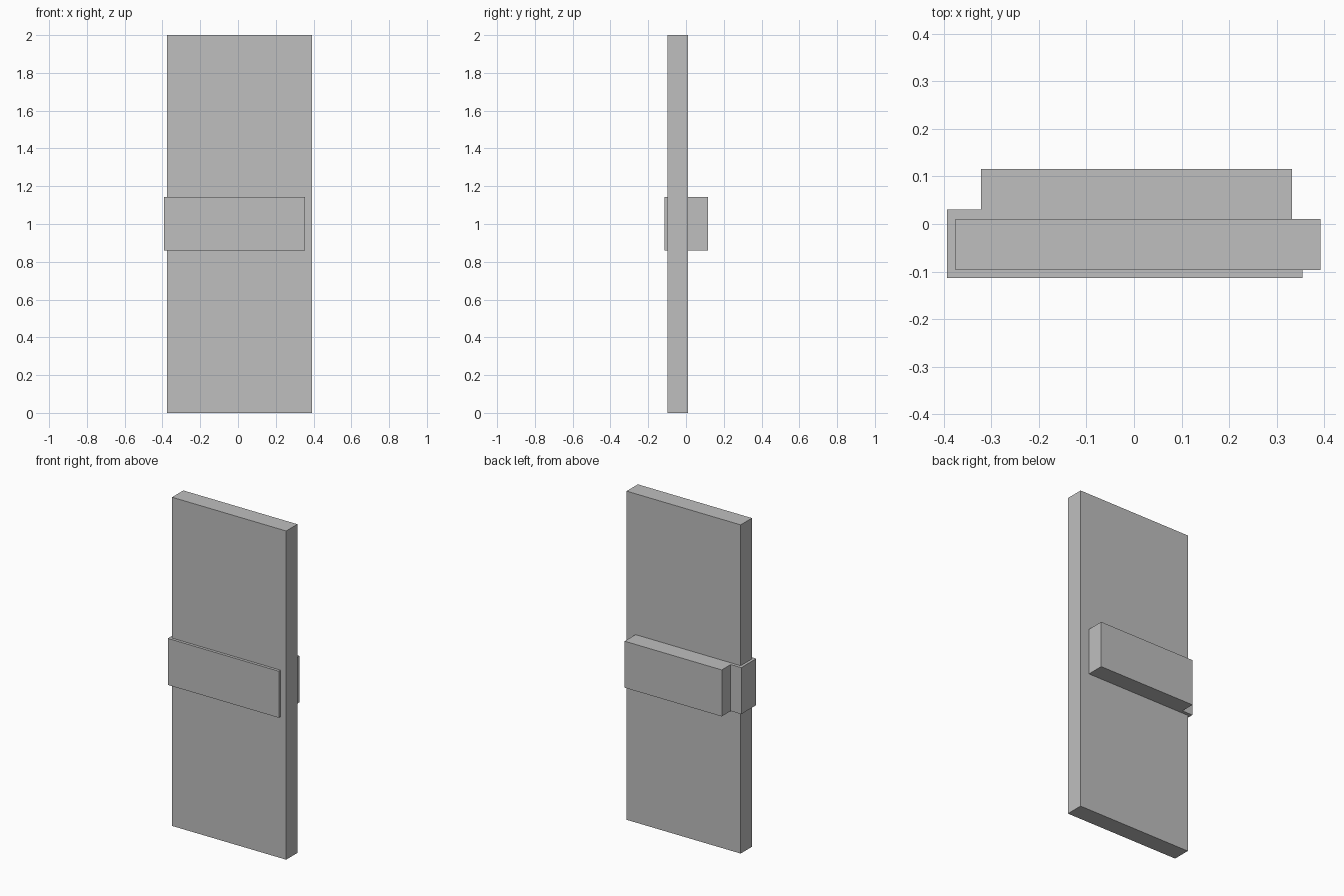
import bpy
import bmesh

cube = bpy.data.objects.get("Cube")
if cube:
    bpy.data.objects.remove(cube, do_unlink=True)

grey = bpy.data.materials.new("plain grey")
grey.use_nodes = True
grey.diffuse_color = (0.52, 0.52, 0.52, 1)
grey.node_tree.nodes["Principled BSDF"].inputs["Base Color"].default_value = grey.diffuse_color


def prism(name, outline, bottom, top):
    """Extrude a plan outline, listed counter-clockwise, from bottom to top."""
    bm = bmesh.new()
    base = bm.faces.new([bm.verts.new((x, y, bottom)) for x, y in outline])
    raised = bmesh.ops.extrude_face_region(bm, geom=[base], use_keep_orig=True)
    verts = [v for v in raised["geom"] if isinstance(v, bmesh.types.BMVert)]
    bmesh.ops.translate(bm, verts=verts, vec=(0, 0, top - bottom))
    bmesh.ops.recalc_face_normals(bm, faces=bm.faces)
    mesh = bpy.data.meshes.new(name)
    bm.to_mesh(mesh)
    bm.free()
    mesh.materials.append(grey)
    obj = bpy.data.objects.new(name, mesh)
    bpy.context.collection.objects.link(obj)
    return obj


# Tall flat slab
prism("panel", [(-0.376, -0.097), (0.392, -0.097), (0.392, 0.011), (-0.376, 0.011)], 0, 2)

# Band passing round one edge of the slab, with a thick block on the back
prism("band", [(-0.393, -0.114), (0.355, -0.114), (0.355, -0.05), (0.332, -0.05),
               (0.332, 0.116), (-0.322, 0.116), (-0.322, 0.03), (-0.393, 0.03)], 0.86, 1.143)
